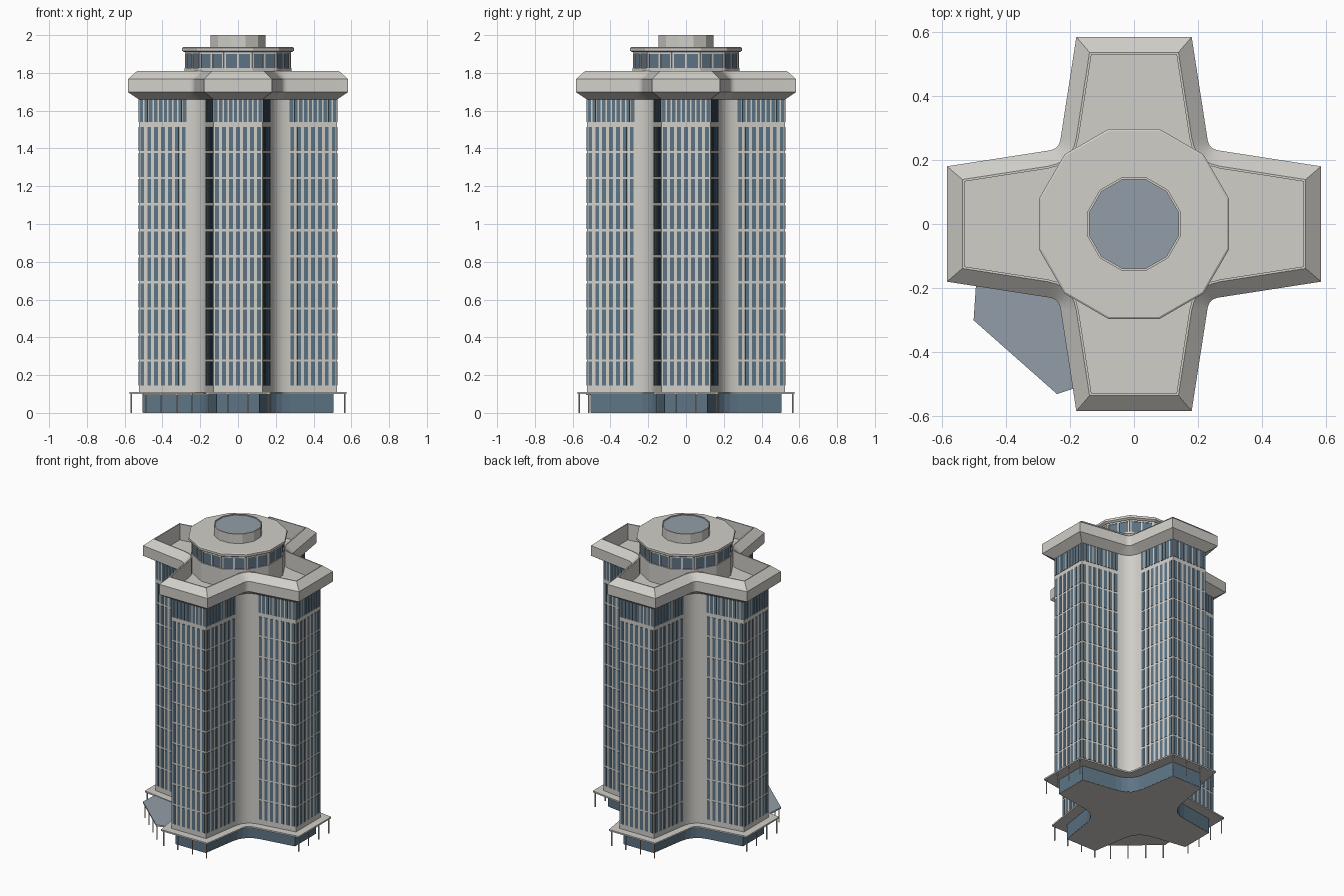
import bpy, bmesh, math
from mathutils import Vector, Matrix

if "Cube" in bpy.data.objects:
    bpy.data.objects.remove(bpy.data.objects["Cube"])


def material(name, rgb):
    m = bpy.data.materials.new(name)
    m.use_nodes = True
    m.diffuse_color = (*rgb, 1)
    m.node_tree.nodes["Principled BSDF"].inputs["Base Color"].default_value = (*rgb, 1)
    return m


CONCRETE = material("pale concrete", (0.64, 0.62, 0.58))
GLASS = material("blue glass", (0.11, 0.175, 0.235))
ROOF_GLASS = material("grey blue roof glass", (0.29, 0.34, 0.39))

WALL_END, WALL_HALF, SLOPE = 0.525, 0.13, 0.154


def finish(name, bm, mats, smooth=False):
    bmesh.ops.recalc_face_normals(bm, faces=bm.faces[:])
    mesh = bpy.data.meshes.new(name)
    bm.to_mesh(mesh)
    bm.free()
    for m in mats:
        mesh.materials.append(m)
    ob = bpy.data.objects.new(name, mesh)
    bpy.context.collection.objects.link(ob)
    if smooth:
        bpy.ops.object.select_all(action="DESELECT")
        ob.select_set(True)
        bpy.context.view_layer.objects.active = ob
        bpy.ops.object.shade_smooth_by_angle(angle=math.radians(25))
    return ob


def cross_plan(d):
    """Four tapered wings with rounded valleys, offset outward by d."""
    end, half = WALL_END + d, WALL_HALF + 0.858 * d
    c = 0.183 + 0.877 * d
    g = 0.087 - d
    a, b, e = Vector((c + g, c - SLOPE * g)), Vector((c, c)), Vector((c - SLOPE * g, c + g))
    quarter = [Vector((end, -half)), Vector((end, half))]
    for i in range(6):
        t = i / 5
        quarter.append(a * (1 - t) ** 2 + b * 2 * t * (1 - t) + e * t * t)
    return [Matrix.Rotation(k * math.pi / 2, 2) @ p for k in range(4) for p in quarter]


def polygon(apothem, sides=12):
    r = apothem / math.cos(math.pi / sides)
    return [Vector((r * math.cos((i + 0.5) * math.tau / sides),
                    r * math.sin((i + 0.5) * math.tau / sides))) for i in range(sides)]


def loft(name, sections, mats, smooth=False):
    """Join stacked (outline, height) sections and cap both ends."""
    bm = bmesh.new()
    rings = [[bm.verts.new((p.x, p.y, z)) for p in plan] for plan, z in sections]
    n = len(rings[0])
    for low, high in zip(rings, rings[1:]):
        for i in range(n):
            j = (i + 1) % n
            bm.faces.new((low[i], low[j], high[j], high[i]))
    bm.faces.new(rings[0][::-1])
    top = bm.faces.new(rings[-1])
    if len(mats) > 1:
        top.material_index = 1
    return finish(name, bm, mats, smooth)


def plate(bm, origin, along, normal, s0, s1, z0, z1, depth=0.003):
    """Thin upright panel on a wall that starts at origin."""
    size = (s1 - s0, depth * 2, z1 - z0)
    mid = origin + along * (s0 + s1) / 2
    frame = Matrix((along, normal, (0, 0, 1))).transposed().to_4x4()
    frame.translation = (mid.x, mid.y, (z0 + z1) / 2)
    bmesh.ops.create_cube(bm, size=1, matrix=frame @ Matrix.Diagonal((*size, 1)))


def posts(name, spots, height=0.1):
    bm = bmesh.new()
    for x, y in spots:
        bmesh.ops.create_cone(bm, cap_ends=True, segments=6, radius1=0.004, radius2=0.004,
                              depth=height, matrix=Matrix.Translation((x, y, height / 2)))
    return finish(name, bm, [CONCRETE])


# Glazed ground floor and the canopy slab above it
loft("ground_floor", [(cross_plan(-0.02), 0), (cross_plan(-0.02), 0.1)], [GLASS])
loft("ground_floor_base", [(cross_plan(-0.021), -0.0), (cross_plan(-0.021), 0.001)], [CONCRETE])
bpy.data.objects["ground_floor"].location.z = 0.0008
loft("canopy_slab", [(cross_plan(0.05), 0.1), (cross_plan(0.05), 0.11)], [CONCRETE])

# Tower walls, flared roof band and sunken roof deck in one profile
profile = [(0, 0.11), (0, 1.66), (0.058, 1.698), (0.058, 1.767),
           (0.01, 1.809), (0.003, 1.809), (0.003, 1.7)]
loft("tower", [(cross_plan(d), z) for d, z in profile], [CONCRETE], smooth=True)

# Windows on the end and both flanks of every wing
bm = bmesh.new()
corner = Vector((WALL_END, WALL_HALF, 0))
flank = Vector((-1, SLOPE, 0)).normalized()
flank_out = Vector((SLOPE, 1, 0)).normalized()
mirror = Matrix.Diagonal((1, -1, 1))
walls = [(Vector((WALL_END, -WALL_HALF, 0)), Vector((0, 1, 0)), Vector((1, 0, 0))),
         (corner, flank, flank_out),
         (mirror @ corner, mirror @ flank, mirror @ flank_out)]
PITCH, ROW = 0.037, 0.138
for k in range(4):
    turn = Matrix.Rotation(k * math.pi / 2, 3, "Z")
    for wall in walls:
        o, a, n = (turn @ v for v in wall)
        for col in range(7):
            s = 0.009 + col * PITCH
            for row in range(10):
                z = 0.145 + row * ROW
                plate(bm, o, a, n, s, s + 0.02, z, z + 0.126)
        for col in range(10):
            s = 0.004 + col * 0.026
            plate(bm, o, a, n, s, s + 0.018, 1.54, 1.66)
finish("windows", bm, [GLASS])

# Slim posts under the canopy at each wing end
spots = []
for k in range(4):
    for t in (-0.16, -0.055, 0.055, 0.16):
        p = Matrix.Rotation(k * math.pi / 2, 2) @ Vector((0.565, t))
        spots.append((p.x, p.y))
posts("canopy_posts", spots)

# Entrance canopy in one valley
entrance = [Vector(p) for p in ((-0.15, -0.15), (-0.49, -0.15), (-0.5, -0.3),
                                (-0.24, -0.53), (-0.15, -0.5))]
loft("entrance_canopy", [(entrance, 0.096), (entrance, 0.106)], [CONCRETE, ROOF_GLASS])
posts("entrance_posts", [(-0.485 + 0.24 * t, -0.3 - 0.215 * t) for t in (0, 0.33, 0.67, 1)])

# Rooftop core, glazed drum, disc roof and crown
loft("roof_core", [(polygon(0.282), 1.69), (polygon(0.282), 1.825)], [CONCRETE])
loft("roof_drum", [(polygon(0.276), 1.82), (polygon(0.276), 1.915)], [GLASS])
loft("disc_roof", [(polygon(0.285), 1.91), (polygon(0.296), 1.917),
                   (polygon(0.296), 1.932), (polygon(0.29), 1.936)], [CONCRETE])
loft("crown", [(polygon(0.145), 1.93), (polygon(0.145), 2.0), (polygon(0.138), 2.0),
               (polygon(0.138), 1.994)], [CONCRETE, ROOF_GLASS])

# Drum window frames
bm = bmesh.new()
ring = polygon(0.276)
for i, p in enumerate(ring):
    q = ring[(i + 1) % len(ring)]
    a = (q - p).to_3d()
    length = a.length
    a.normalize()
    n = Vector((a.y, -a.x, 0))
    for s in (0, length / 2 - 0.005, length - 0.01):
        plate(bm, p.to_3d(), a, n, s, s + 0.01, 1.82, 1.912, 0.004)
    plate(bm, p.to_3d(), a, n, 0, length, 1.9, 1.912, 0.004)
finish("drum_frames", bm, [CONCRETE])
